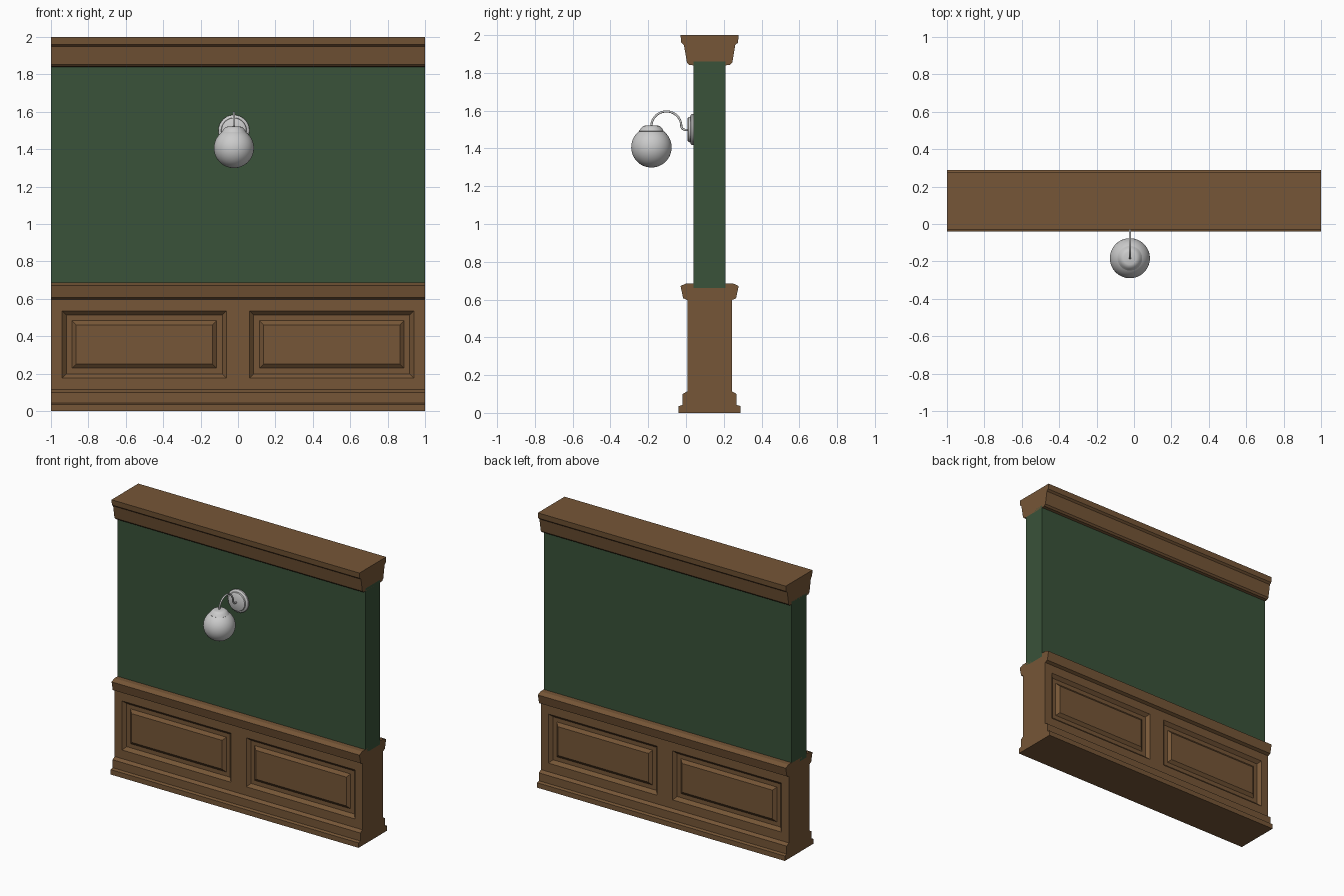
import bpy, bmesh, math
from mathutils import Vector

if "Cube" in bpy.data.objects:
    bpy.data.objects.remove(bpy.data.objects["Cube"])

CY = 0.125            # centre line of the wall thickness
LX = -0.022           # lamp position across the wall


def material(name, rgb):
    m = bpy.data.materials.new(name)
    m.diffuse_color = (*rgb, 1)
    m.use_nodes = True
    m.node_tree.nodes["Principled BSDF"].inputs["Base Color"].default_value = m.diffuse_color
    return m


wood = material("brown wood", (0.18, 0.093, 0.038))
green = material("green wall paint", (0.041, 0.085, 0.041))
grey = material("lamp grey", (0.6, 0.6, 0.6))


def finish(bm, name, mat, smooth=False):
    bmesh.ops.recalc_face_normals(bm, faces=bm.faces[:])
    me = bpy.data.meshes.new(name)
    bm.to_mesh(me)
    bm.free()
    ob = bpy.data.objects.new(name, me)
    bpy.context.collection.objects.link(ob)
    me.materials.append(mat)
    if smooth:
        bpy.ops.object.select_all(action='DESELECT')
        ob.select_set(True)
        bpy.context.view_layer.objects.active = ob
        bpy.ops.object.shade_smooth_by_angle(angle=math.radians(40))
    return ob


def moulding(profile):
    """Mirror a (half depth, z) profile about the wall centre and extrude it along x."""
    bm = bmesh.new()
    loop = [(CY - d, z) for d, z in profile] + [(CY + d, z) for d, z in reversed(profile)]
    face = bm.faces.new([bm.verts.new((-1, y, z)) for y, z in loop])
    ext = bmesh.ops.extrude_face_region(bm, geom=[face])
    bmesh.ops.translate(bm, vec=(2, 0, 0),
                        verts=[v for v in ext["geom"] if isinstance(v, bmesh.types.BMVert)])
    if face.is_valid is False or not any(all(v.co.x < -.99 for v in f.verts) for f in bm.faces):
        bm.faces.new([v for v in bm.verts if v.co.x < -.99])
    return bm


def lathe(name, profile, origin, axis, steps=48):
    """Spin an (r, height) profile about an axis through the origin."""
    bm = bmesh.new()
    vs = [bm.verts.new((r, 0, h)) for r, h in profile]
    es = [bm.edges.new(p) for p in zip(vs, vs[1:])]
    bmesh.ops.spin(bm, geom=vs + es, cent=(0, 0, 0), axis=(0, 0, 1),
                   angle=math.tau, steps=steps)
    bmesh.ops.remove_doubles(bm, verts=bm.verts[:], dist=1e-5)
    rot = Vector((0, 0, 1)).rotation_difference(Vector(axis)).to_matrix()
    for v in bm.verts:
        v.co = rot @ v.co + Vector(origin)
    return finish(bm, name, grey, True)


# Wall and wooden mouldings
finish(moulding([(0.085, 0.66), (0.085, 1.86)]), "wall", green)
finish(moulding([(0.164, 0), (0.164, 0.036), (0.143, 0.042), (0.143, 0.10), (0.118, 0.114)]),
       "baseboard", wood)
finish(moulding([(0.118, 0.597), (0.140, 0.607), (0.154, 0.672), (0.122, 0.686)]),
       "chair_rail", wood)
finish(moulding([(0.085, 1.84), (0.108, 1.842), (0.120, 1.854), (0.136, 1.948),
                 (0.150, 1.96), (0.154, 2.0)]), "crown_moulding", wood)

# Wainscot with two raised panels on each side
bm = moulding([(0.118, 0.11), (0.118, 0.60)])
cuts = [((x, 0, 0), (1, 0, 0)) for x in (-0.94, -0.062, 0.062, 0.94)]
cuts += [((0, 0, z), (0, 0, 1)) for z in (0.177, 0.535)]
for co, no in cuts:
    bmesh.ops.bisect_plane(bm, geom=bm.verts[:] + bm.edges[:] + bm.faces[:],
                           plane_co=co, plane_no=no)
bmesh.ops.recalc_face_normals(bm, faces=bm.faces[:])
panels = []
for f in bm.faces:
    c = f.calc_center_median()
    if abs(f.normal.y) > 0.9 and 0.1 < abs(c.x) < 0.9 and 0.2 < c.z < 0.5:
        panels.append(f)
for width, depth in ((0.022, -0.022), (0.03, 0), (0.022, 0.018)):
    bmesh.ops.inset_individual(bm, faces=panels, thickness=width, depth=depth,
                               use_even_offset=True)
finish(bm, "wainscot", wood)

# Round wall plate
lathe("lamp_wall_plate", [(0, 0), (0.083, 0), (0.083, 0.010), (0.077, 0.016),
                          (0.068, 0.018), (0.066, 0.028), (0.060, 0.032), (0, 0.032)],
      (LX, 0.041, 1.50), (0, -1, 0))

# Curved arm: hook over the globe, then a small bend into the plate
cu = bpy.data.curves.new("lamp_arm", 'CURVE')
cu.dimensions = '3D'
cu.bevel_depth = 0.006
cu.bevel_resolution = 3
path = [(-0.183, 1.50)]
path += [(-0.104 - 0.079 * math.cos(a), 1.519 + 0.077 * math.sin(a))
         for a in [math.pi * i / 20 for i in range(21)]]
path += [(0 - 0.025 * math.cos(a), 1.519 - 0.021 * math.sin(a))
         for a in [math.pi / 2 * i / 6 for i in range(1, 7)]]
path += [(0.02, 1.498)]
sp = cu.splines.new('POLY')
sp.points.add(len(path) - 1)
for p, (y, z) in zip(sp.points, path):
    p.co = (LX, y, z, 1)
arm = bpy.data.objects.new("lamp_arm", cu)
bpy.context.collection.objects.link(arm)
cu.materials.append(grey)
cu.use_fill_caps = True

# Globe and its fitter cap
R = 0.107
lathe("lamp_globe", [(R * math.sin(math.pi * i / 24), -R * math.cos(math.pi * i / 24))
                     for i in range(25)], (LX, -0.183, 1.406), (0, 0, 1))
lathe("lamp_fitter", [(0, 0.082), (0.062, 0.082), (0.066, 0.086), (0.062, 0.091), (0.055, 0.102),
                      (0.044, 0.112), (0.034, 0.115), (0, 0.117)],
      (LX, -0.183, 1.406), (0, 0, 1))
